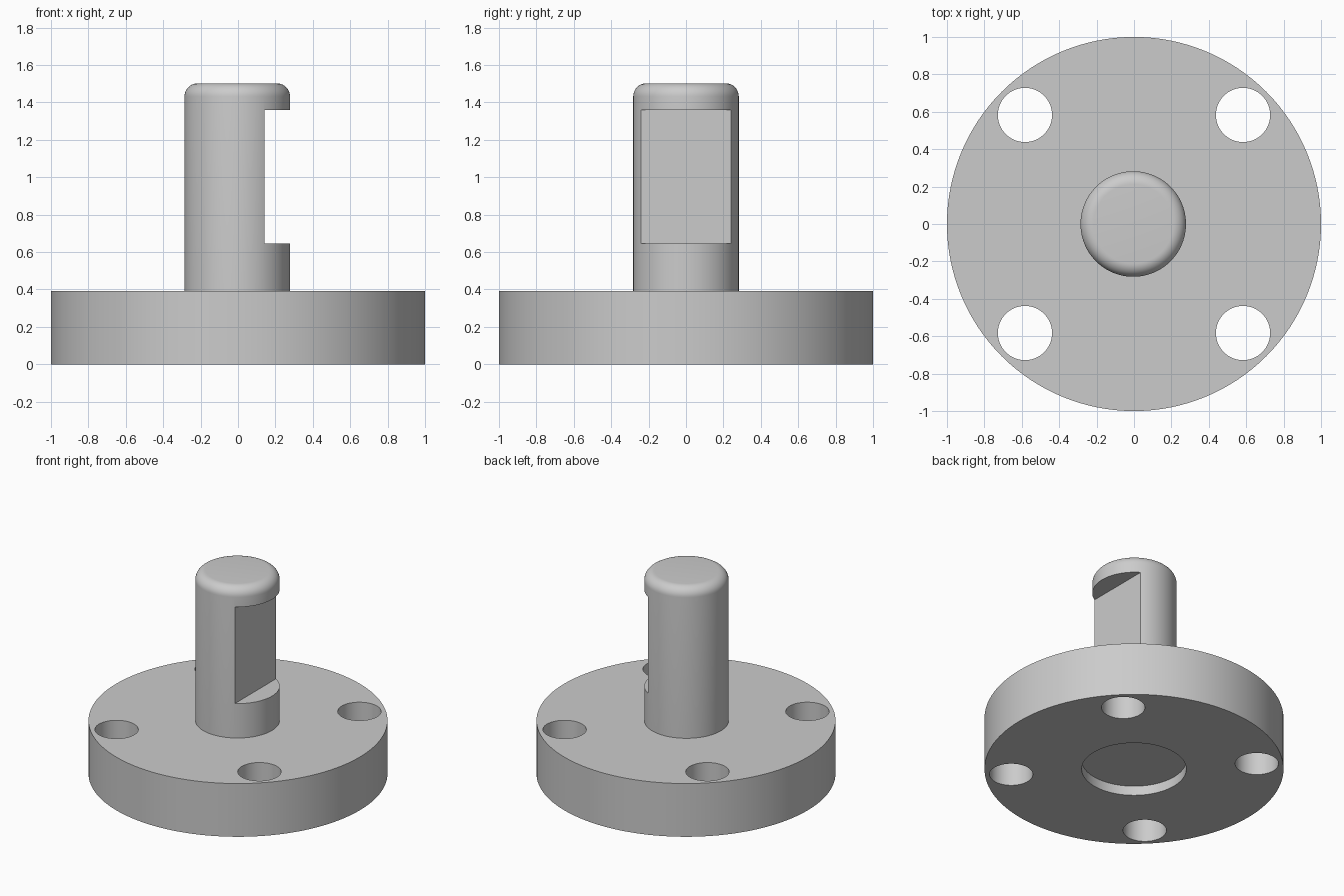
import bpy
import bmesh
from math import radians, sin, cos, pi
from mathutils import Matrix

cube = bpy.data.objects.get("Cube")
if cube:
    bpy.data.objects.remove(cube, do_unlink=True)

PLATE_TOP = 0.393
POST_R, POST_TOP, FILLET = 0.282, 1.502, 0.07
POST_X = -0.004
BOLT = 0.583

# Single grey material
grey = bpy.data.materials.new("light_grey")
grey.use_nodes = True
colour = (0.6, 0.6, 0.6, 1)
grey.diffuse_color = colour
grey.node_tree.nodes["Principled BSDF"].inputs["Base Color"].default_value = colour


def make_object(name, bm):
    bmesh.ops.recalc_face_normals(bm, faces=bm.faces)
    mesh = bpy.data.meshes.new(name)
    bm.to_mesh(mesh)
    bm.free()
    mesh.materials.append(grey)
    obj = bpy.data.objects.new(name, mesh)
    bpy.context.collection.objects.link(obj)
    return obj


def lathe(name, profile, segments, x=0, y=0):
    """Stack rings of (radius, z) into a capped solid of revolution."""
    bm = bmesh.new()
    rings = []
    for r, z in profile:
        angles = [2 * pi * i / segments for i in range(segments)]
        rings.append([bm.verts.new((x + r * cos(a), y + r * sin(a), z)) for a in angles])
    for low, high in zip(rings, rings[1:]):
        for i in range(segments):
            j = (i + 1) % segments
            bm.faces.new((low[i], low[j], high[j], high[i]))
    bm.faces.new(rings[0][::-1])
    bm.faces.new(rings[-1])
    return make_object(name, bm)


def box(name, centre, size):
    bm = bmesh.new()
    place = Matrix.Translation(centre) @ Matrix.Diagonal((*size, 1))
    bmesh.ops.create_cube(bm, size=1, matrix=place)
    return make_object(name, bm)


def activate(obj):
    bpy.ops.object.select_all(action="DESELECT")
    obj.select_set(True)
    bpy.context.view_layer.objects.active = obj


def cut(obj, cutter):
    cutter.hide_render = True
    activate(obj)
    mod = obj.modifiers.new("cut", "BOOLEAN")
    mod.operation = "DIFFERENCE"
    mod.solver = "EXACT"
    mod.object = cutter
    bpy.ops.object.modifier_apply(modifier=mod.name)
    bpy.data.objects.remove(cutter, do_unlink=True)


# Round flange with four bolt holes and a shallow recess underneath
flange = lathe("flange", [(1, 0), (1, PLATE_TOP)], 128)
for sx in (-1, 1):
    for sy in (-1, 1):
        cut(flange, lathe("bolt_hole", [(0.145, -0.1), (0.145, 0.6)], 64, sx * BOLT, sy * BOLT))
cut(flange, lathe("bottom_recess", [(0.35, -0.1), (0.35, 0.07)], 96))

# Post with a rounded top edge
profile = [(POST_R, PLATE_TOP - 0.05)]
for i in range(11):
    a = pi / 2 * i / 10
    profile.append((POST_R - FILLET + FILLET * cos(a), POST_TOP - FILLET + FILLET * sin(a)))
post = lathe("post", profile, 96, POST_X)

# Flat notch on the left side of the post
NOTCH_LOW, NOTCH_HIGH, NOTCH_X = 0.647, 1.36, 0.143
cut(post, box("notch", (NOTCH_X + 0.25, 0, (NOTCH_LOW + NOTCH_HIGH) / 2),
              (0.5, 1, NOTCH_HIGH - NOTCH_LOW)))

for obj in (flange, post):
    activate(obj)
    bpy.ops.object.shade_smooth_by_angle(angle=radians(30))
